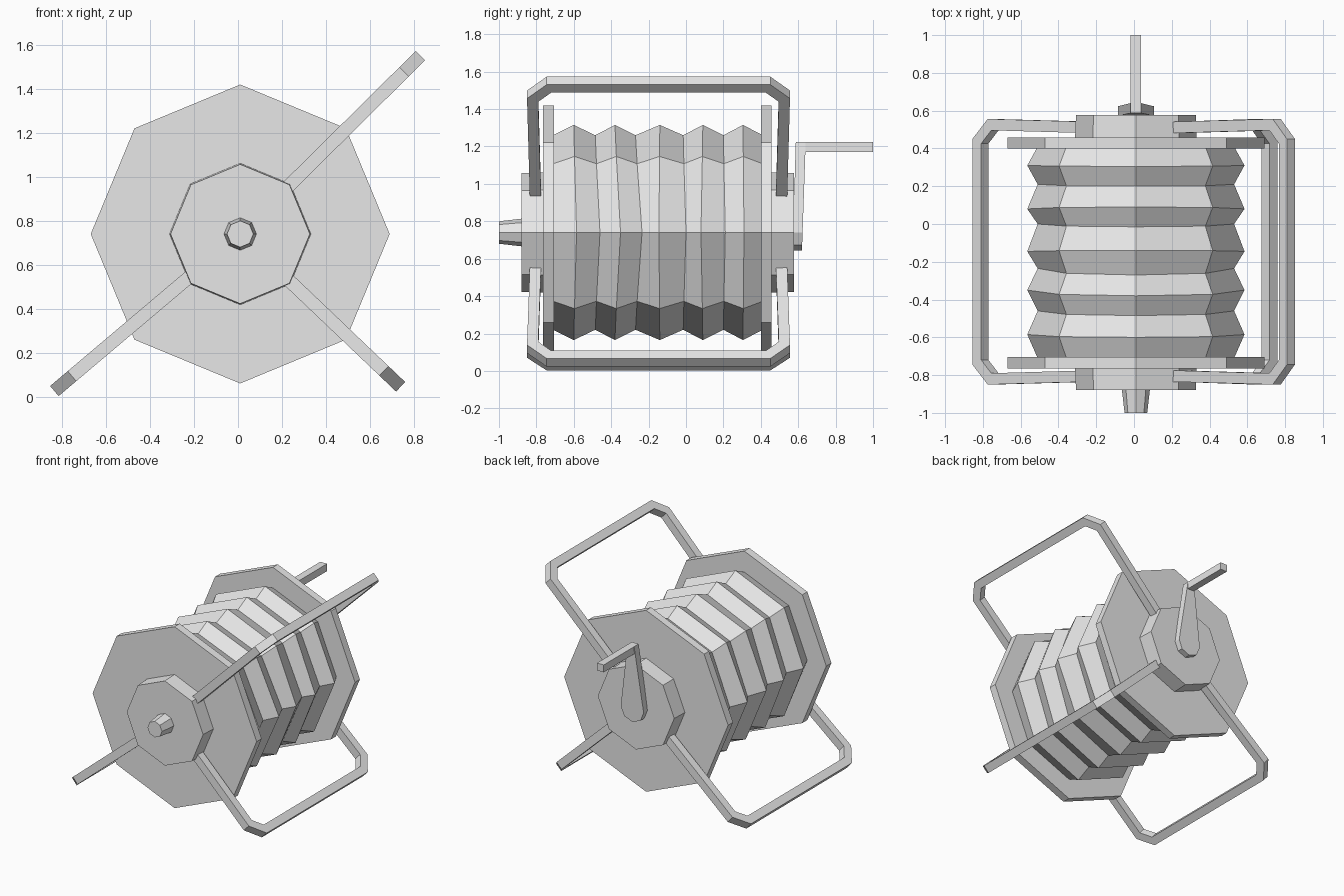
import bpy, bmesh, math
from mathutils import Vector

if "Cube" in bpy.data.objects:
    bpy.data.objects.remove(bpy.data.objects["Cube"], do_unlink=True)

CX, CZ = 0.01, 0.74   # reel axis, running along y

grey = bpy.data.materials.new("plain grey")
grey.use_nodes = True
grey.diffuse_color = (0.8, 0.8, 0.8, 1)
grey.node_tree.nodes["Principled BSDF"].inputs["Base Color"].default_value = (0.8, 0.8, 0.8, 1)


def finish(name, bm):
    bmesh.ops.recalc_face_normals(bm, faces=bm.faces)
    mesh = bpy.data.meshes.new(name)
    bm.to_mesh(mesh)
    bm.free()
    mesh.materials.append(grey)
    obj = bpy.data.objects.new(name, mesh)
    bpy.context.collection.objects.link(obj)
    return obj


def loft(name, loops):
    """Skin a row of equal-length vertex loops and cap both ends."""
    bm = bmesh.new()
    rows = [[bm.verts.new(p) for p in loop] for loop in loops]
    n = len(rows[0])
    for a, b in zip(rows, rows[1:]):
        for i in range(n):
            j = (i + 1) % n
            bm.faces.new((a[i], a[j], b[j], b[i]))
    bm.faces.new(rows[0])
    bm.faces.new(rows[-1])
    return finish(name, bm)


def octagon(radius, y, side_y=None):
    """Eight-sided ring around the axis; side_y bends its left and right points."""
    side_y = y if side_y is None else side_y
    points = []
    for i in range(8):
        a = i * math.pi / 4
        bend = math.cos(a) ** 4
        points.append((CX + radius * math.cos(a), y + (side_y - y) * bend,
                       CZ + radius * math.sin(a)))
    return points


# Pleated drum: ridges and grooves alternate
top_y = (-0.71, -0.60, -0.485, -0.38, -0.27, -0.14, -0.015, 0.09, 0.20, 0.305, 0.41)
side_y = (-0.71, -0.585, -0.46, -0.35, -0.235, -0.145, 0.0, 0.08, 0.21, 0.31, 0.41)
loft("pleated_drum", [octagon(0.575 if i % 2 else 0.52, t, s)
                      for i, (t, s) in enumerate(zip(top_y, side_y))])

# End discs, hubs and the front axle stub
for name, y0, r0, y1, r1 in (
        ("front_disc", -0.765, 0.68, -0.705, 0.68),
        ("back_disc", 0.40, 0.68, 0.458, 0.68),
        ("front_hub", -0.88, 0.317, -0.76, 0.322),
        ("back_hub", 0.455, 0.322, 0.578, 0.317),
        ("front_axle_stub", -1.0, 0.06, -0.87, 0.075)):
    loft(name, [octagon(r0, y0), octagon(r1, y1)])


def frame_handle(name, angle, reach):
    """Flat U-shaped bar reaching out from both hubs, with cut corners."""
    root, bar, cut, inner_cut = 0.30, 0.06, 0.105, 0.07
    middle, half = -0.147, 0.703
    inner = reach - bar
    out_side = [(root, half - 0.015), (reach - cut, half), (reach, half - cut)]
    in_side = [(root, half - 0.015 - bar), (inner - inner_cut, half - bar),
               (inner, half - bar - inner_cut)]
    mirror = lambda pts: [(r, -y) for r, y in reversed(pts)]
    outer, inside = out_side + mirror(out_side), in_side + mirror(in_side)
    a = math.radians(angle)
    along = Vector((math.cos(a), 0, math.sin(a)))
    across = Vector((-math.sin(a), 0, math.cos(a))) * bar / 2
    centre = Vector((CX, middle, CZ))
    place = lambda p, s: centre + along * p[0] + Vector((0, p[1], 0)) + across * s
    loft(name, [[place(o, -1), place(o, 1), place(i, 1), place(i, -1)]
                for o, i in zip(outer, inside)])


frame_handle("upper_left_frame", 44.7, 1.154)
frame_handle("lower_right_frame", 220.2, 1.107)
frame_handle("lower_left_frame", -43.6, 1.008)

# Crank arm: rounded foot tapering to a narrow top that leans outward
outline = [(0.095 * math.cos(math.radians(d)), CZ + 0.095 * math.sin(math.radians(d)))
           for d in range(180, 361, 45)] + [(0.028, 1.225), (-0.028, 1.225)]


def crank_face(low, high):
    return [(CX + x, low + (high - low) * (z - 0.645) / 0.58, z) for x, z in outline]


loft("crank_arm", [crank_face(0.57, 0.587), crank_face(0.62, 0.64)])

# Crank grip
loft("crank_grip", [[(CX + sx * 0.028, y, z) for sx, z in
                     ((-1, 1.17), (1, 1.17), (1, 1.225), (-1, 1.225))]
                    for y in (0.60, 1.0)])
